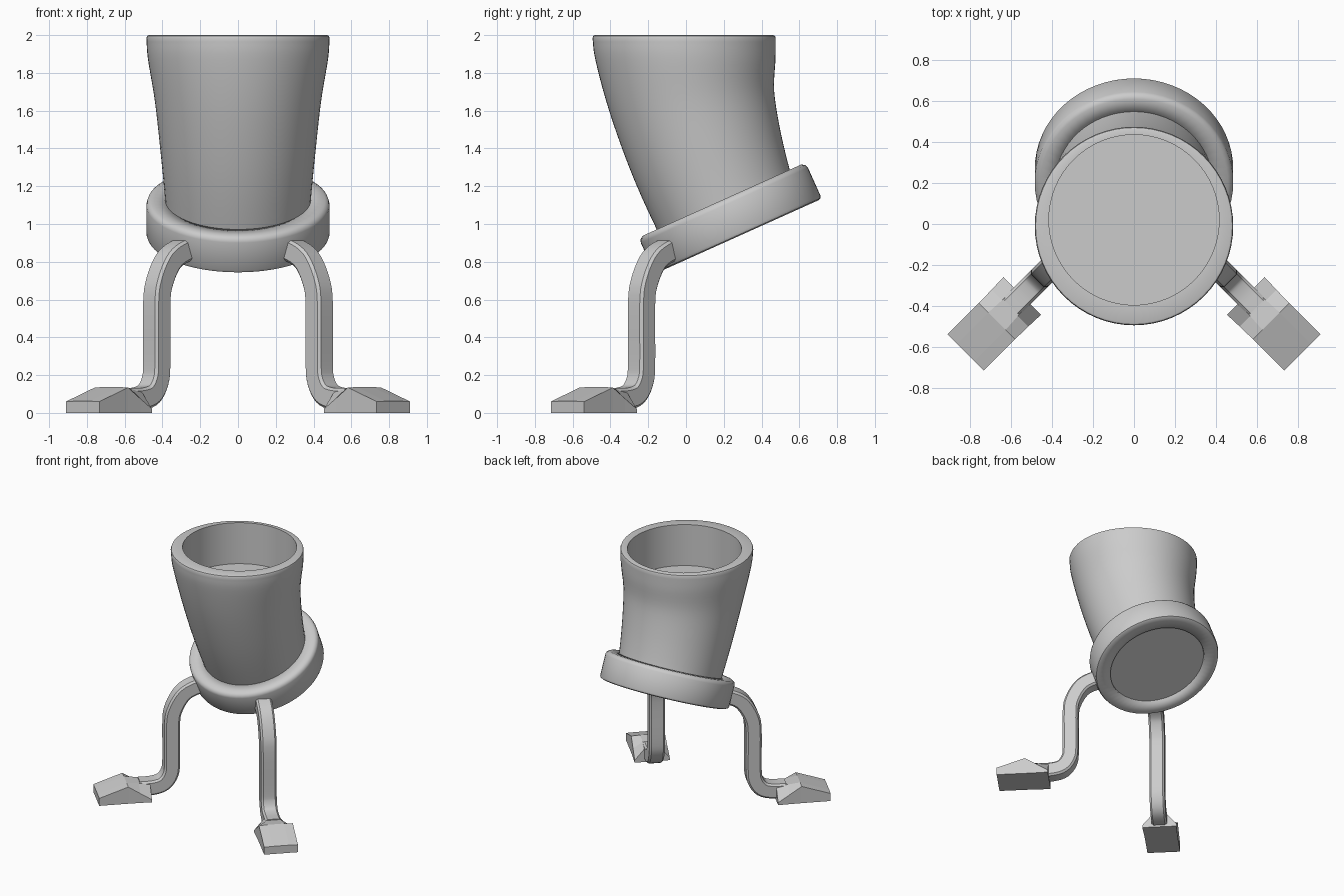
import bpy, bmesh
from math import sin, cos, pi, radians
from mathutils import Vector, Matrix

cube = bpy.data.objects.get("Cube")
if cube:
    bpy.data.objects.remove(cube, do_unlink=True)

grey = bpy.data.materials.new("plain grey")
grey.use_nodes = True
tone = (0.6, 0.6, 0.6, 1)
grey.diffuse_color = tone
grey.node_tree.nodes["Principled BSDF"].inputs["Base Color"].default_value = tone

SEGMENTS = 64
TILT = 24.2


def loft(name, rings, smooth=True, matrix=None):
    """Skin a row of equal-sized rings and cap both ends."""
    bm = bmesh.new()
    rows = [[bm.verts.new(p) for p in ring] for ring in rings]
    n = len(rows[0])
    for a, b in zip(rows, rows[1:]):
        for i in range(n):
            j = (i + 1) % n
            bm.faces.new((a[i], a[j], b[j], b[i]))
    bm.faces.new(rows[0][::-1])
    bm.faces.new(rows[-1])
    if matrix:
        bm.transform(matrix)
    bmesh.ops.recalc_face_normals(bm, faces=bm.faces)
    mesh = bpy.data.meshes.new(name)
    bm.to_mesh(mesh)
    bm.free()
    mesh.materials.append(grey)
    obj = bpy.data.objects.new(name, mesh)
    bpy.context.collection.objects.link(obj)
    if smooth:
        bpy.ops.object.select_all(action="DESELECT")
        obj.select_set(True)
        bpy.context.view_layer.objects.active = obj
        bpy.ops.object.shade_smooth_by_angle(angle=radians(40))
    return obj


def circle(y, z, radius, tilt=0):
    """A ring centred on x = 0, its back raised by the tilt in degrees."""
    a = radians(tilt)
    ring = []
    for i in range(SEGMENTS):
        u = 2 * pi * i / SEGMENTS
        d = radius * sin(u)
        ring.append(Vector((radius * cos(u), y + d * cos(a), z + d * sin(a))))
    return ring


def smooth_path(keys, steps):
    """Catmull-Rom through the key tuples."""
    pts = [Vector(k) for k in keys]
    pts = [2 * pts[0] - pts[1]] + pts + [2 * pts[-1] - pts[-2]]
    out = []
    for p0, p1, p2, p3 in zip(pts, pts[1:], pts[2:], pts[3:]):
        for s in range(steps):
            t = s / steps
            out.append(p1 + (p2 - p0) * t / 2
                       + (2 * p0 - 5 * p1 + 4 * p2 - p3) * t * t / 2
                       + (3 * p1 - p0 - 3 * p2 + p3) * t ** 3 / 2)
    return out + [pts[-2]]


# Cup: leaning body that straightens upward, then rim, inner wall and floor
body = [(0.27, 0.96, 0.375, TILT), (0.197, 1.13, 0.386, TILT),
        (0.105, 1.38, 0.41, 14.2), (0.03, 1.65, 0.44, 6.5),
        (-0.003, 1.875, 0.477, 0.5), (-0.01, 1.985, 0.485, 0)]
rings = [circle(*k) for k in smooth_path(body, 5)]
rings += [circle(-0.01, 1.996, 0.481), circle(-0.01, 2, 0.472),
          circle(0.02, 2, 0.416), circle(0.02, 1.67, 0.416)]
loft("cup", rings)

# Collar: tilted hollow ring around the base of the cup
profile = [(0.37, 0), (0.465, 0), (0.479, 0.006), (0.485, 0.02),
           (0.485, 0.18), (0.479, 0.198), (0.46, 0.21), (0.37, 0.21)]
place = Matrix.Translation((0, 0.277, 0.935)) @ Matrix.Rotation(radians(TILT), 4, "X")
collar = loft("collar", [circle(0, z, r) for r, z in profile], matrix=place)
bm = bmesh.new()
bm.from_mesh(collar.data)
caps = [f for f in bm.faces if len(f.verts) == SEGMENTS]
bmesh.ops.bridge_loops(bm, edges=[e for f in caps for e in f.edges])
bmesh.ops.delete(bm, geom=caps, context="FACES_ONLY")
bmesh.ops.recalc_face_normals(bm, faces=bm.faces)
bm.to_mesh(collar.data)
bm.free()

# Leg path as (distance outward, height); foot sections as
# (distance outward, half width, shoulder height, top half width, top height)
leg_path = [(0.24, 0.073), (0.14, 0.075), (0.06, 0.1), (0.012, 0.17), (0, 0.27),
            (0, 0.58), (-0.02, 0.69), (-0.075, 0.79), (-0.14, 0.84), (-0.24, 0.875)]
foot_sections = [(0.165, 0.13, 0.02, 0.05, 0.115), (0.25, 0.127, 0.075, 0.055, 0.125),
                 (0.34, 0.125, 0.134, 0.06, 0.137), (0.555, 0.125, 0.06, 0.06, 0.062)]
HALF, CUT = 0.058, 0.014
corner = [(HALF, HALF - CUT), (HALF - CUT, HALF)]
outline = [Matrix.Rotation(q * pi / 2, 2) @ Vector(c) for q in range(4) for c in corner]

for side, word in ((1, "left"), (-1, "right")):
    def spot(out, across, height):
        """Point on the diagonal leg line, mirrored for the right side."""
        k = 0.5 ** 0.5
        return Vector((side * (0.43 + k * (out + across)),
                       -0.235 + k * (across - out), height))

    path = smooth_path(leg_path, 4)
    rings = []
    for i, p in enumerate(path):
        along = (path[min(i + 1, len(path) - 1)] - path[max(i - 1, 0)]).normalized()
        normal = Vector((along.y, -along.x))
        rings.append([spot(p.x + normal.x * b, a, p.y + normal.y * b) for a, b in outline])
    loft(word + "_leg", rings)

    loft(word + "_foot", [[spot(t, -w, 0), spot(t, w, 0), spot(t, w, h),
                           spot(t, a, top), spot(t, -a, top), spot(t, -w, h)]
                          for t, w, h, a, top in foot_sections], smooth=False)
